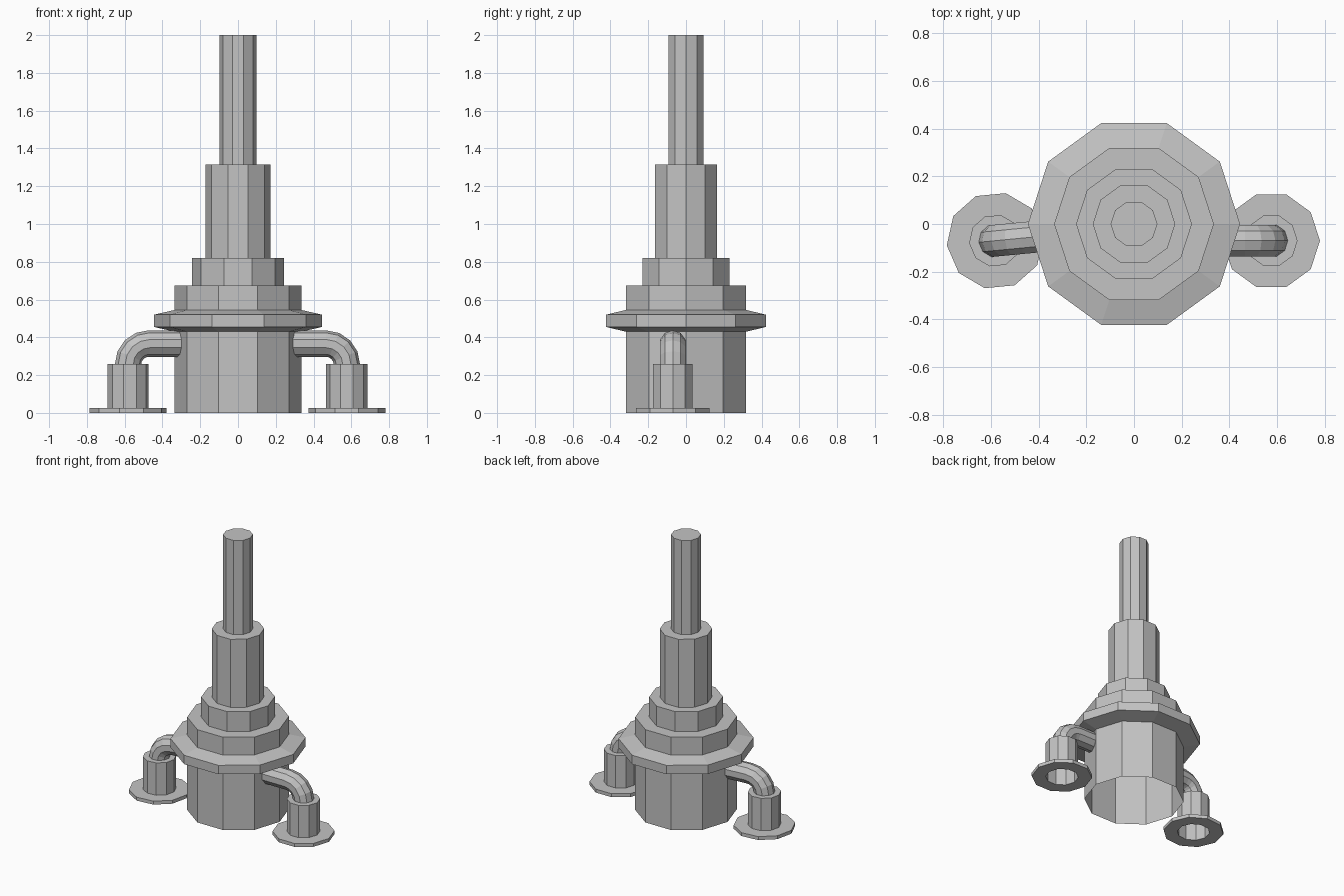
import bpy
import bmesh
from math import sin, cos, pi, radians
from mathutils import Matrix, Vector

SIDES = 10

cube = bpy.data.objects.get("Cube")
if cube:
    bpy.data.objects.remove(cube, do_unlink=True)

grey = bpy.data.materials.new("plain grey")
grey.use_nodes = True
colour = (0.55, 0.55, 0.55, 1)
grey.diffuse_color = colour
grey.node_tree.nodes["Principled BSDF"].inputs["Base Color"].default_value = colour


def finish(name, bm, matrix):
    mesh = bpy.data.meshes.new(name)
    bm.to_mesh(mesh)
    bm.free()
    mesh.materials.append(grey)
    obj = bpy.data.objects.new(name, mesh)
    obj.matrix_world = matrix
    bpy.context.collection.objects.link(obj)
    return obj


def skin(bm, rings, closed=False):
    """Join consecutive rings of vertices with quads."""
    pairs = list(zip(rings, rings[1:]))
    if closed:
        pairs.append((rings[-1], rings[0]))
    for low, high in pairs:
        for k in range(SIDES):
            n = (k + 1) % SIDES
            bm.faces.new((low[k], low[n], high[n], high[k]))


def lathe(name, profile, cap=False, closed=False, matrix=Matrix()):
    """Turn (radius, height) points around z, with an open underside."""
    bm = bmesh.new()
    rings = [[bm.verts.new((r * cos(2 * pi * k / SIDES), r * sin(2 * pi * k / SIDES), z))
              for k in range(SIDES)] for r, z in profile]
    skin(bm, rings, closed)
    if cap:
        bm.faces.new(rings[-1])
    return finish(name, bm, matrix)


def elbow_pipe(name, matrix, radius=0.07, bend=0.11, height=0.367, reach=0.29, steps=4):
    """Pipe rising from the collar and bending over towards local -x."""
    path = [(Vector((0, 0, 0.2)), 0)]
    for i in range(steps + 1):
        a = pi / 2 * i / steps
        path.append((Vector((-bend + bend * cos(a), 0, height - bend + bend * sin(a))), a))
    path.append((Vector((-reach, 0, height)), pi / 2))
    bm = bmesh.new()
    rings = []
    for centre, a in path:
        across = Vector((cos(a), 0, sin(a)))
        side = Vector((0, 1, 0))
        rings.append([bm.verts.new(centre + radius * (across * cos(2 * pi * k / SIDES)
                                                      + side * sin(2 * pi * k / SIDES)))
                      for k in range(SIDES)])
    skin(bm, rings)
    return finish(name, bm, matrix)


# Central stepped tower, each section carrying the shoulder above it
lathe("lower_body", [(0.335, 0), (0.335, 0.43)])
lathe("body_rim", [(0.335, 0.43), (0.445, 0.455), (0.445, 0.52), (0.335, 0.545)])
lathe("upper_body", [(0.335, 0.545), (0.335, 0.675), (0.243, 0.675)])
lathe("neck", [(0.243, 0.675), (0.243, 0.82), (0.173, 0.82)])
lathe("column", [(0.173, 0.82), (0.173, 1.315), (0.098, 1.315)])
lathe("top_shaft", [(0.098, 1.315), (0.098, 2.0)], cap=True)

# Side outlets: base ring, collar and bent pipe
for side, x, turn in (("left", 0.576, 0), ("right", -0.582, 185.5)):
    place = Matrix.Translation((x, -0.07, 0)) @ Matrix.Rotation(radians(turn), 4, "Z")
    lathe(side + "_base_ring", [(0.11, 0), (0.204, 0), (0.204, 0.025), (0.11, 0.025)],
          closed=True, matrix=place)
    lathe(side + "_collar", [(0.11, 0.025), (0.11, 0.26)], cap=True, matrix=place)
    elbow_pipe(side + "_elbow_pipe", place)
